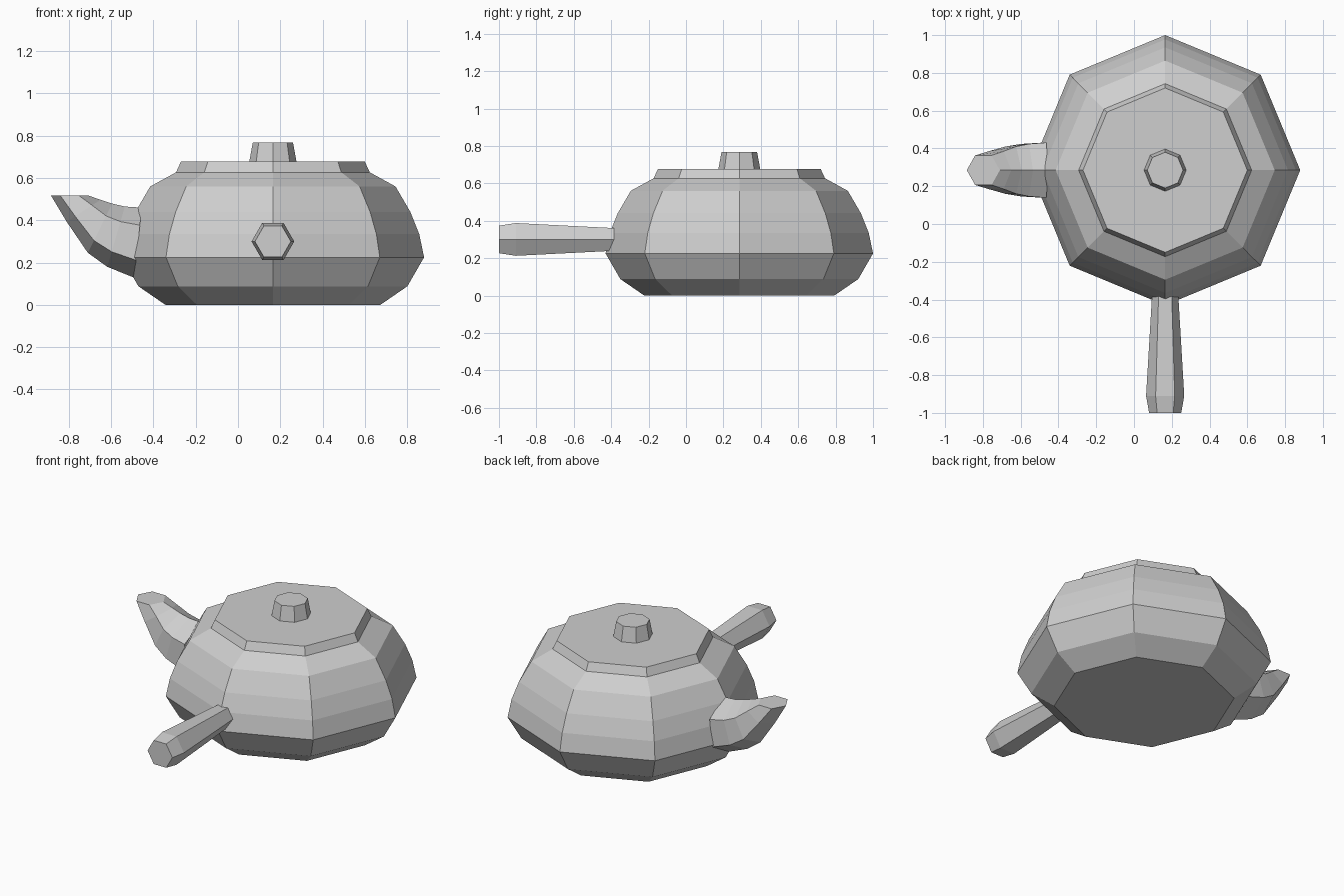
import bpy
from math import cos, sin, tau
from mathutils import Vector

cube = bpy.data.objects.get("Cube")
if cube:
    bpy.data.objects.remove(cube)

grey = bpy.data.materials.new("pale grey")
grey.use_nodes = True
colour = (0.62, 0.62, 0.62, 1)
grey.diffuse_color = colour
grey.node_tree.nodes["Principled BSDF"].inputs["Base Color"].default_value = colour

CX, CY = 0.165, 0.285  # pot axis


def loft(name, rings):
    """Join equal-sized rings of points into a closed, flat-shaded solid."""
    n = len(rings[0])
    verts = [p for ring in rings for p in ring]
    faces = [[k * n + i, k * n + (i + 1) % n, (k + 1) * n + (i + 1) % n, (k + 1) * n + i]
             for k in range(len(rings) - 1) for i in range(n)]
    faces += [list(range(n))[::-1], [len(verts) - n + i for i in range(n)]]
    mesh = bpy.data.meshes.new(name)
    mesh.from_pydata(verts, [], faces)
    mesh.materials.append(grey)
    obj = bpy.data.objects.new(name, mesh)
    bpy.context.collection.objects.link(obj)
    return obj


def ring(centre, u, v, sides):
    """Polygon around centre with half-axes u and v."""
    return [Vector(centre) + u * cos(tau * i / sides) + v * sin(tau * i / sides)
            for i in range(sides)]


def lathe(name, profile):
    """Octagonal solid around the pot axis from (radius, height) pairs."""
    return loft(name, [ring((CX, CY, z), Vector((r, 0, 0)), Vector((0, r, 0)), 8)
                       for r, z in profile])


# Pot with its raised lid rim
lathe("pot_body", [(0.508, 0), (0.636, 0.088), (0.715, 0.225), (0.692, 0.335),
                   (0.65, 0.44), (0.58, 0.56), (0.458, 0.627), (0.435, 0.677)])

# Lid knob
lathe("lid_knob", [(0.113, 0.67), (0.095, 0.768)])

# Straight hexagonal handle towards the front
loft("handle", [ring((CX, y, 0.3), Vector((r, 0, 0)), Vector((0, 0, r)), 6)
                for y, r in [(-0.385, 0.07), (-0.91, 0.101), (-1, 0.085)]])

# Curved hexagonal spout: top point, bottom point (x, z) and half width
spout = [((-0.455, 0.46), (-0.49, 0.128), 0.146),
         ((-0.535, 0.465), (-0.618, 0.18), 0.139),
         ((-0.595, 0.479), (-0.71, 0.246), 0.125),
         ((-0.65, 0.497), (-0.81, 0.393), 0.1),
         ((-0.71, 0.518), (-0.885, 0.518), 0.078)]
rings = []
for (tx, tz), (bx, bz), w in spout:
    top, bottom = Vector((tx, CY, tz)), Vector((bx, CY, bz))
    rings.append(ring((top + bottom) / 2, (top - bottom) / 2,
                      Vector((0, w / sin(tau / 6), 0)), 6))
loft("spout", rings)

# Make all normals face outwards
for name in ("pot_body", "lid_knob", "handle", "spout"):
    obj = bpy.data.objects[name]
    bpy.context.view_layer.objects.active = obj
    bpy.ops.object.mode_set(mode="EDIT")
    bpy.ops.mesh.select_all(action="SELECT")
    bpy.ops.mesh.normals_make_consistent(inside=False)
    bpy.ops.object.mode_set(mode="OBJECT")
